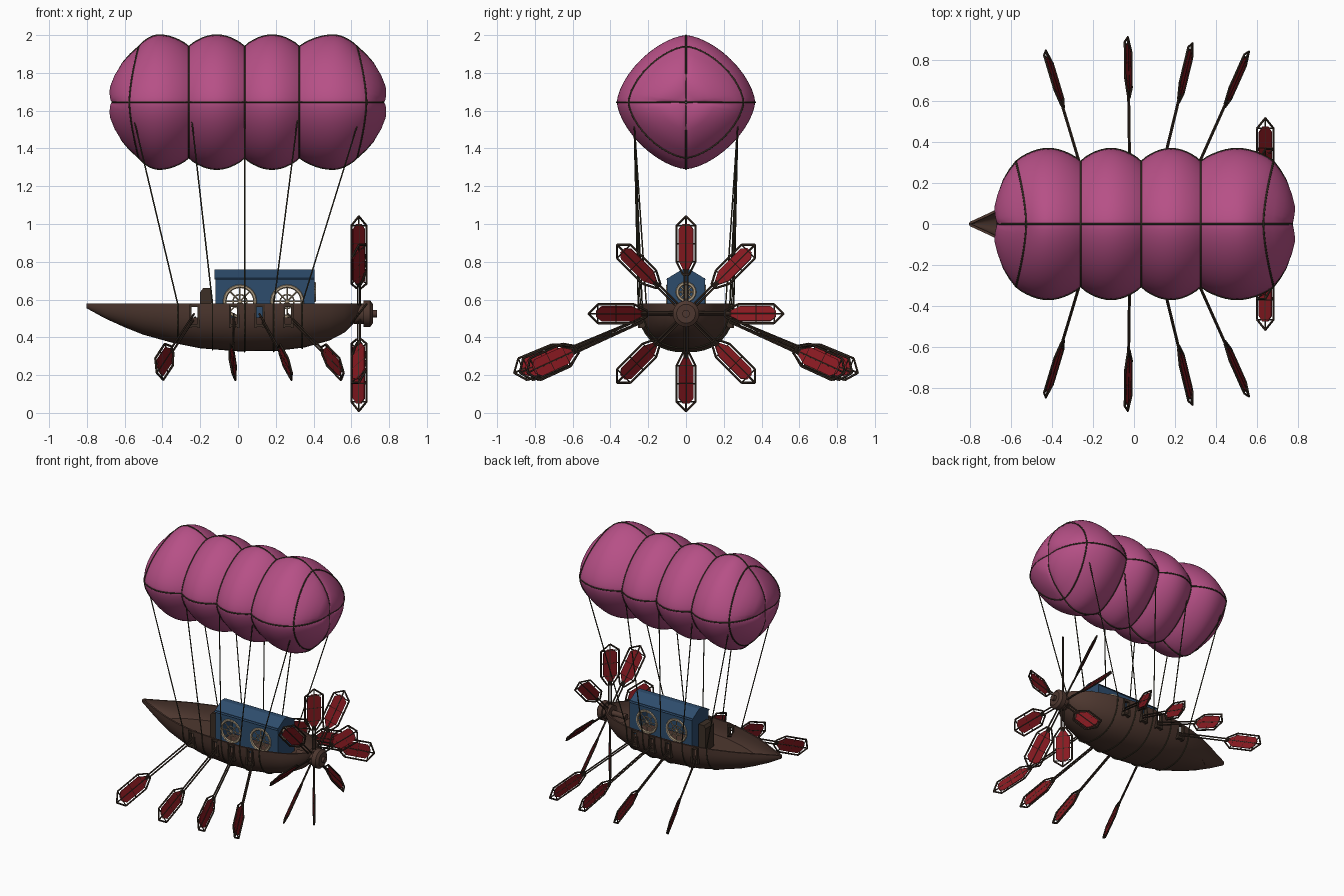
import bpy, bmesh, math
from mathutils import Vector, Matrix
if "Cube" in bpy.data.objects:
    bpy.data.objects.remove(bpy.data.objects["Cube"])

def material(name, rgb):
    m = bpy.data.materials.new(name)
    m.use_nodes = True
    m.diffuse_color = (*rgb, 1)
    m.node_tree.nodes["Principled BSDF"].inputs["Base Color"].default_value = (*rgb, 1)
    return m

PINK = material("balloon_pink", (0.47, 0.08, 0.24))
ROPE = material("rope_olive", (0.042, 0.036, 0.02))
HULL = material("hull_brown", (0.076, 0.039, 0.029))
WOOD = material("frame_dark_wood", (0.045, 0.028, 0.019))
RED = material("sail_red", (0.25, 0.01, 0.015))
BLUE = material("cabin_blue", (0.027, 0.073, 0.152))
BEIGE = material("window_beige", (0.42, 0.33, 0.22))

# helpers
def activate(ob):
    bpy.ops.object.select_all(action='DESELECT')
    ob.select_set(True)
    bpy.context.view_layer.objects.active = ob

def finish(name, bm, mats, smooth=None):
    bmesh.ops.recalc_face_normals(bm, faces=bm.faces)
    me = bpy.data.meshes.new(name)
    bm.to_mesh(me)
    bm.free()
    ob = bpy.data.objects.new(name, me)
    bpy.context.collection.objects.link(ob)
    for m in mats:
        me.materials.append(m)
    if smooth:
        activate(ob)
        bpy.ops.object.shade_smooth_by_angle(angle=math.radians(smooth))
    return ob

def box(bm, lo, hi):
    lo, hi = Vector(lo), Vector(hi)
    mat = Matrix.Translation((lo + hi) / 2) @ Matrix.Diagonal((*(hi - lo), 1))
    bmesh.ops.create_cube(bm, size=1, matrix=mat)

def rod(bm, a, b, r, sides=6, r2=None):
    a, b = Vector(a), Vector(b)
    rot = (b - a).to_track_quat('Z', 'Y').to_matrix().to_4x4()
    bmesh.ops.create_cone(bm, cap_ends=True, segments=sides, radius1=r, radius2=r2 or r,
                          depth=(b - a).length, matrix=Matrix.Translation((a + b) / 2) @ rot)

def prism(bm, pts, offset, index=0):
    rows = [[bm.verts.new(Vector(p) + Vector(offset) * s) for p in pts] for s in (0, 1)]
    faces = rows + [(a, b, d, c) for a, b, c, d in zip(rows[0], rows[0][1:] + rows[0][:1],
                                                       rows[1], rows[1][1:] + rows[1][:1])]
    for f in faces:
        bm.faces.new(f).material_index = index

def loft(bm, rings, closed=True):
    rows = [[bm.verts.new(p) for p in ring] for ring in rings]
    n = len(rows[0])
    for a, b in zip(rows, rows[1:]):
        for k in range(n if closed else n - 1):
            bm.faces.new((a[k], a[(k + 1) % n], b[(k + 1) % n], b[k]))

def rope(name, pts, r, cyclic=False):
    cu = bpy.data.curves.new(name, 'CURVE')
    cu.dimensions, cu.bevel_depth, cu.bevel_resolution = '3D', r, 1
    sp = cu.splines.new('POLY')
    sp.points.add(len(pts) - 1)
    for p, co in zip(sp.points, pts):
        p.co = (*co, 1)
    sp.use_cyclic_u = cyclic
    cu.materials.append(ROPE)
    bpy.context.collection.objects.link(bpy.data.objects.new(name, cu))

def cut(ob, bm):
    cutter = finish("cutter", bm, [])
    mod = ob.modifiers.new("cut", 'BOOLEAN')
    mod.operation, mod.solver, mod.object = 'DIFFERENCE', 'EXACT', cutter
    activate(ob)
    bpy.ops.object.modifier_apply(modifier=mod.name)
    bpy.data.objects.remove(cutter)

def spow(v, p):
    return math.copysign(abs(v) ** p, v)

# balloon: lobed envelope, its ends pinched along the four long seams
SEAMS = [-0.575, -0.26, 0.035, 0.325, 0.68]
CAP = [(0.09, 0.002), (0.1, 0.05), (0.107, 0.1), (0.095, 0.15), (0.07, 0.21), (0.037, 0.257)]
N, AXIS, STEPS = 48, 1.645, 12
profile = [(SEAMS[0], -d, r, (r / 0.3) ** 2) for d, r in CAP]
for i, (x0, x1) in enumerate(zip(SEAMS, SEAMS[1:])):
    for s in range(STEPS + (i == 3)):
        t = s / STEPS
        bend = max(0, 1 - 2 * t) if i == 0 else -max(0, 2 * t - 1) if i == 3 else 0
        profile.append((x0 + (x1 - x0) * t, 0, 0.298 + 0.061 * abs(math.sin(math.pi * t)) ** 0.85, bend))
profile += [(SEAMS[-1], d, r, -(r / 0.3) ** 2) for d, r in reversed(CAP)]
rings = []
for x, d, r, bend in profile:
    ring = []
    for k in range(N):
        a = 2 * math.pi * k / N
        pinch = 1 - 0.15 * (1 - abs(math.sin(2 * a)) ** 0.6) * min(1, r / 0.08)
        ring.append((x + d * pinch + 0.05 * bend * math.sin(a) ** 2, 1.02 * r * spow(math.cos(a), 1.27),
                     AXIS + 0.988 * r * spow(math.sin(a), 1.27)))
    rings.append(ring)
bm = bmesh.new()
loft(bm, rings)
finish("balloon", bm, [PINK], 50)
for i in range(5):
    rope(f"balloon_seam_{i}", rings[len(CAP) + i * STEPS], 0.005, True)
for k, side in enumerate(("left", "top", "right", "bottom")):
    rope(f"balloon_rope_{side}", [ring[k * N // 4] for ring in rings], 0.005)

# hull: stations of x, half width, keel height
DECK, TOP = 0.47, 0.58
STATIONS = [(-0.8, 0.004, 0.56), (-0.7, 0.05, 0.505), (-0.6, 0.1, 0.46), (-0.5, 0.145, 0.42),
            (-0.35, 0.195, 0.378), (-0.2, 0.228, 0.348), (0, 0.245, 0.332), (0.2, 0.243, 0.334),
            (0.35, 0.222, 0.352), (0.48, 0.18, 0.388), (0.56, 0.135, 0.43), (0.62, 0.08, 0.49), (0.65, 0.02, 0.56)]

def hull_at(x):
    for (x0, b0, k0), (x1, b1, k1) in zip(STATIONS, STATIONS[1:]):
        if x <= x1:
            t = (x - x0) / (x1 - x0)
            return b0 + (b1 - b0) * t, k0 + (k1 - k0) * t

def hull_section(x, grow=0.0):
    b, keel = hull_at(x)
    angles = [math.pi * k / 20 for k in range(21)]
    return [(x, (b + grow) * spow(math.cos(a), 0.85),
             TOP - (TOP - keel + grow) * max(0, math.sin(a)) ** 0.85) for a in angles]

def hull_width(x, z):
    b, keel = hull_at(x)
    return b * max(0, 1 - ((TOP - z) / (TOP - keel)) ** 2.35) ** 0.43

bm = bmesh.new()
loft(bm, [hull_section(s[0]) for s in STATIONS], False)
hull = finish("hull", bm, [HULL])
sol = hull.modifiers.new("thickness", 'SOLIDIFY')
sol.thickness, sol.offset = 0.012, 0
activate(hull)
bpy.ops.object.modifier_apply(modifier=sol.name)
PORTS = [-0.23, -0.02, 0.115, 0.265]
bm = bmesh.new()
for x in PORTS:
    box(bm, (x - 0.017, -0.4, 0.505), (x + 0.017, 0.4, 0.56))
cut(hull, bm)
activate(hull)
bpy.ops.object.shade_smooth_by_angle(angle=math.radians(40))
bm = bmesh.new()
edge = [(x, hull_width(x, DECK), DECK) for x in (-0.6 + 0.06 * i for i in range(20))]
prism(bm, edge + [(x, -y, z) for x, y, z in reversed(edge)], (0, 0, -0.01))
finish("deck", bm, [HULL])

# seat with a rounded back, ahead of the cabin
bm = bmesh.new()
box(bm, (-0.2, -0.05, DECK), (-0.14, 0.05, 0.6))
prism(bm, [(x, -0.05, z) for x, z in ((-0.2, 0.6), (-0.2, 0.64), (-0.185, 0.66), (-0.14, 0.66), (-0.14, 0.6))],
      (0, 0.1, 0))
finish("seat", bm, [WOOD])

# cabin: hollow walls down to the deck with round windows, gabled roof
bm = bmesh.new()
box(bm, (-0.12, -0.1, DECK), (0.405, 0.1, 0.715))
cabin = finish("cabin_walls", bm, [BLUE])
bm = bmesh.new()
box(bm, (-0.108, -0.088, 0.4), (0.393, 0.088, 0.8))
cut(cabin, bm)
bm = bmesh.new()
for x in (0.01, 0.26):
    rod(bm, (x, -0.2, 0.59), (x, 0.2, 0.59), 0.083, 32)
rod(bm, (0.3, 0, 0.64), (0.5, 0, 0.64), 0.045, 24)
cut(cabin, bm)
bm = bmesh.new()
prism(bm, [(-0.125, y, z) for y, z in ((-0.11, 0.705), (-0.02, 0.76), (0.02, 0.76), (0.11, 0.705))], (0.53, 0, 0))
finish("cabin_roof", bm, [BLUE])

# round window frames with spokes and an inner ring
def window(name, centre, axis, r):
    bm = bmesh.new()
    rim = [Vector(axis) * math.cos(k * math.pi / 12) + Vector((0, 0, math.sin(k * math.pi / 12))) for k in range(24)]
    for a, b in zip(rim, rim[1:] + rim[:1]):
        rod(bm, Vector(centre) + a * r, Vector(centre) + b * r, 0.01)
        rod(bm, Vector(centre) + a * r * 0.45, Vector(centre) + b * r * 0.45, 0.004)
    for a in rim[::3]:
        rod(bm, centre, Vector(centre) + a * r, 0.004)
    finish(name, bm, [BEIGE])

for side, y in (("left", 0.098), ("right", -0.098)):
    window(f"window_front_{side}", (0.01, y, 0.59), (1, 0, 0), 0.081)
    window(f"window_rear_{side}", (0.26, y, 0.59), (1, 0, 0), 0.081)
window("window_back", (0.403, 0, 0.64), (0, 1, 0), 0.046)

# framed paddles shared by oars and propeller
def paddle(name, root, tip, across, half=0.064, length=0.31):
    root, tip = Vector(root), Vector(tip)
    d = (tip - root).normalized()
    w = (Vector(across) - d * d.dot(Vector(across))).normalized()
    n = d.cross(w)
    def at(u, v):
        return tip + d * ((u - 1) * length) + w * (v * half)
    bm = bmesh.new()
    outline = [(0, -0.3), (0.22, -1), (0.84, -1), (1, 0), (0.84, 1), (0.22, 1), (0, 0.3)]
    for a, b in zip(outline, outline[1:] + outline[:1]):
        rod(bm, at(*a), at(*b), 0.006)
    rod(bm, at(0, 0), at(1, 0), 0.005)
    for u in (0.22, 0.53, 0.84):
        rod(bm, at(u, -1), at(u, 1), 0.004)
    for s in (-1, 1):
        rod(bm, root + w * s * 0.01, at(0.1, 0) + w * s * 0.01, 0.0055)
    sail = [(0.08, -0.25), (0.25, -0.76), (0.78, -0.76), (0.87, -0.3)]
    prism(bm, [at(u, v) - n * 0.003 for u, v in sail + [(u, -v) for u, v in reversed(sail)]], n * 0.006, 1)
    finish(name, bm, [WOOD, RED])

TIPS = [(-0.43, 0.845), (-0.03, 0.91), (0.285, 0.88), (0.56, 0.84)]
for side, s in (("left", 1), ("right", -1)):
    for i, (px, (tx, ty)) in enumerate(zip(PORTS, TIPS)):
        paddle(f"oar_{side}_{i}", (px, s * 0.18, 0.515), (tx, s * ty, 0.212), (-0.23, 0, 1))
        y = s * hull_width(px, 0.53)
        bm = bmesh.new()
        for dx in (-0.022, 0.022):
            box(bm, (px + dx - 0.006, y - 0.014, 0.45), (px + dx + 0.006, y + 0.014, 0.575))
        for z in (0.455, 0.56):
            box(bm, (px - 0.02, y - 0.011, z), (px + 0.02, y + 0.011, z + 0.015))
        finish(f"oar_port_{side}_{i}", bm, [WOOD])

# propeller
HUB = Vector((0.64, 0, 0.525))
for i in range(8):
    c, s = math.cos(i * math.pi / 4), math.sin(i * math.pi / 4)
    paddle(f"propeller_blade_{i}", HUB + Vector((0, s, c)) * 0.04, HUB + Vector((0, s, c)) * 0.516,
           (0.62, c * 0.78, -s * 0.78))
bm = bmesh.new()
for x0, x1, r0, r1 in ((0.5, 0.735, 0.02, 0.02), (0.615, 0.665, 0.055, 0.055),
                       (0.665, 0.7, 0.07, 0.07), (0.7, 0.715, 0.07, 0.05)):
    rod(bm, (x0, 0, 0.525), (x1, 0, 0.525), r0, 24, r1)
finish("propeller_hub", bm, [HULL], 35)

# rigging: slings passing under the hull
for i, (top, x) in enumerate(((-0.55, -0.32), (-0.245, -0.135), (0.035, 0.035), (0.315, 0.19), (0.64, 0.34))):
    rope(f"rigging_{i}", [(top, 0.275, 1.55)] + hull_section(x, 0.009) + [(top, -0.275, 1.55)], 0.004)
